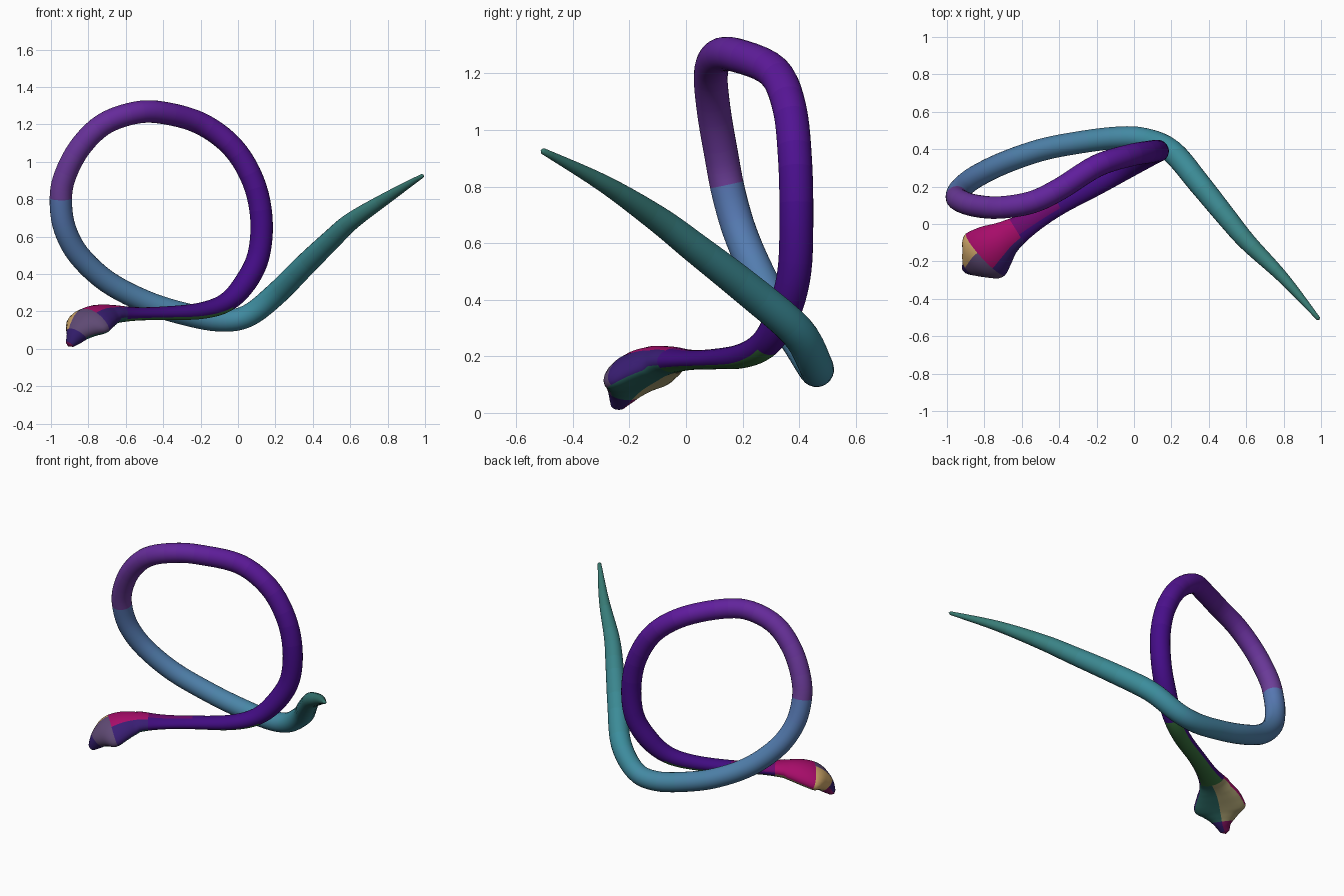
import bpy, bmesh, math
from mathutils import Vector

if "Cube" in bpy.data.objects:
    bpy.data.objects.remove(bpy.data.objects["Cube"])

# Path from snout to tail tip: x, y, z, half width, half height
HEAD = [
    (-.90, -.24, .025, .028, .022), (-.875, -.228, .06, .05, .045),
    (-.845, -.205, .105, .10, .06), (-.805, -.172, .145, .152, .068),
    (-.745, -.12, .172, .132, .064), (-.67, -.065, .185, .09, .05),
    (-.55, .01, .187, .062, .036), (-.40, .10, .19, .052, .036),
    (-.20, .205, .203, .052, .044), (-.06, .285, .25, .055, .052)]
LOOP = [
    (.04, .345, .355), (.11, .383, .50), (.125, .39, .70), (.08, .385, .90),
    (-.03, .365, 1.08), (-.20, .31, 1.205), (-.40, .185, 1.262),
    (-.55, .115, 1.262), (-.72, .088, 1.20), (-.85, .098, 1.07),
    (-.93, .125, .91), (-.947, .15, .78), (-.925, .19, .64),
    (-.85, .25, .50), (-.70, .325, .36), (-.50, .395, .255),
    (-.30, .435, .19), (-.10, .46, .152), (.05, .455, .175)]
TAIL = [
    (.20, .39, .29, .062, .062), (.35, .215, .44, .060, .060),
    (.50, .03, .585, .054, .054), (.61, -.10, .685, .047, .047),
    (.80, -.29, .81, .031, .031), (.985, -.505, .925, .011, .011)]
PATH = HEAD + [(*p, .06, .06) for p in LOOP] + TAIL
SIDES, STEPS = 24, 5
SEAM = len(HEAD) + 10.75

# Colour stops along the path (index, sRGB 0-255)
STOPS = [(0, (62, 20, 115)), (12, (70, 20, 135)), (15, (95, 32, 155)),
         (SEAM, (108, 65, 150)), (SEAM + .01, (88, 118, 178)),
         (25, (80, 130, 170)), (29, (62, 140, 155)), (34, (58, 118, 108))]


def sample(t):
    """Catmull-Rom point of the path at parameter t."""
    i = min(int(t), len(PATH) - 2)
    u = t - i
    a, b, c, d = (PATH[max(0, min(len(PATH) - 1, i + k))] for k in (-1, 0, 1, 2))
    return [.5 * (2 * q + (r - p) * u + (2 * p - 5 * q + 4 * r - s) * u * u
                  + (3 * q - p - 3 * r + s) * u ** 3) for p, q, r, s in zip(a, b, c, d)]


def stop_colour(t):
    for (t0, c0), (t1, c1) in zip(STOPS, STOPS[1:]):
        if t <= t1:
            f = max(0, (t - t0) / (t1 - t0))
            return tuple(round(p + (q - p) * f) for p, q in zip(c0, c1))
    return STOPS[-1][1]


def skin_colour(t, angle):
    """Head and throat patches, plain gradient elsewhere."""
    side, up = math.cos(angle), math.sin(angle)   # side > 0 is the right of the head
    if t < 1.5:
        return (130, 25, 95) if up < .3 and side < 0 else (55, 35, 110)
    if t < 5.5:
        if up < -.35:
            return (165, 155, 110) if side < -.1 else (45, 100, 95)
        if t < 3.2:
            return (205, 165, 105) if side < -.3 else (95, 75, 115)
        return (165, 20, 105) if side < .55 else (60, 35, 115)
    if t < 9 and up < -.6:
        return (60, 115, 65)
    if t < 7 and up > 0 and side < .2:
        return (110, 18, 110)
    return stop_colour(round(t * 2) / 2 if abs(t - SEAM) > .6 else t)


mesh = bpy.data.meshes.new("snake")
snake = bpy.data.objects.new("snake", mesh)
bpy.context.collection.objects.link(snake)
slots = {}


def slot(rgb):
    if rgb not in slots:
        mat = bpy.data.materials.new("skin_%d" % len(slots))
        mat.diffuse_color = (*[(c / 255) ** 2.2 for c in rgb], 1)
        mat.use_nodes = True
        mat.node_tree.nodes["Principled BSDF"].inputs["Base Color"].default_value = mat.diffuse_color
        mesh.materials.append(mat)
        slots[rgb] = len(slots)
    return slots[rgb]


# Sweep rings along the path, carrying the frame from the level head
bm = bmesh.new()
side = Vector((.7, -.7, 0))
count = (len(PATH) - 1) * STEPS
rings = []
for n in range(count + 1):
    t = n / STEPS
    x, y, z, w, h = sample(t)
    ahead = Vector(sample(min(t + .05, len(PATH) - 1))[:3])
    behind = Vector(sample(max(t - .05, 0))[:3])
    tan = (ahead - behind).normalized()
    side = (side - tan * side.dot(tan)).normalized()
    up = tan.cross(side)
    if n == 0 and up.z < 0:
        side = -side
    up = tan.cross(side)
    droop = .03 if t < 5 else 0
    ring = []
    for k in range(SIDES):
        a = 2 * math.pi * k / SIDES
        p = Vector((x, y, z)) + side * (w * math.cos(a)) + up * (h * math.sin(a))
        p.z -= droop * math.cos(a) ** 2 * min(1, w / .15) ** 2
        ring.append(bm.verts.new(p))
    rings.append(ring)

right = 1 if (rings[3 * STEPS][0].co.y < rings[3 * STEPS][SIDES // 2].co.y) else -1
for n in range(count):
    for k in range(SIDES):
        j = (k + 1) % SIDES
        f = bm.faces.new((rings[n][k], rings[n][j], rings[n + 1][j], rings[n + 1][k]))
        a = 2 * math.pi * (k + .5) / SIDES
        if right < 0:
            a = math.pi - a
        f.material_index = slot(skin_colour((n + .5) / STEPS, a))

# Rounded snout and tail caps
for ring, other, length in ((rings[0], rings[1], .015), (rings[-1], rings[-2], .012)):
    mid = sum((v.co for v in ring), Vector()) / SIDES
    inner = sum((v.co for v in other), Vector()) / SIDES
    tip = bm.verts.new(mid + (mid - inner).normalized() * length)
    idx = ring[0].link_faces[0].material_index
    for k in range(SIDES):
        f = bm.faces.new((ring[k], ring[(k + 1) % SIDES], tip))
        f.material_index = idx

bmesh.ops.recalc_face_normals(bm, faces=bm.faces)
for f in bm.faces:
    f.smooth = True
bm.to_mesh(mesh)
bm.free()
